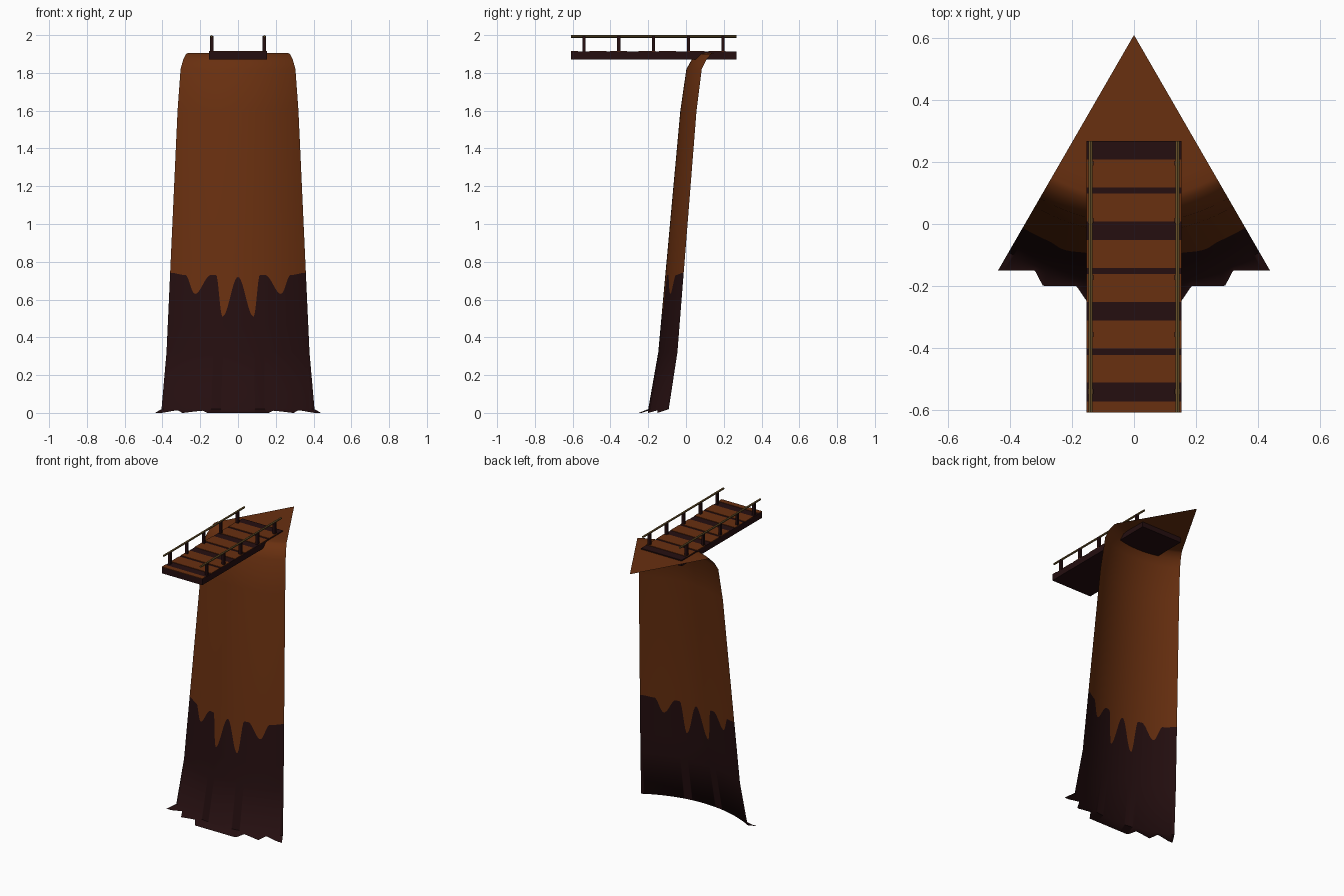
import bpy, bmesh, math

cube = bpy.data.objects.get("Cube")
if cube:
    bpy.data.objects.remove(cube, do_unlink=True)


def material(name, rgb):
    m = bpy.data.materials.new(name)
    m.use_nodes = True
    m.diffuse_color = (*rgb, 1)
    bsdf = m.node_tree.nodes["Principled BSDF"]
    bsdf.inputs["Base Color"].default_value = (*rgb, 1)
    bsdf.inputs["Roughness"].default_value = 0.9
    return m


BROWN = material("clay brown", (0.14, 0.029, 0.005))
DARK = material("dark wood", (0.018, 0.0045, 0.005))
ROPE = material("rope tan", (0.15, 0.09, 0.025))


def finish(name, bm, mats):
    me = bpy.data.meshes.new(name)
    bm.to_mesh(me)
    bm.free()
    for m in mats:
        me.materials.append(m)
    ob = bpy.data.objects.new(name, me)
    bpy.context.collection.objects.link(ob)
    return ob


def box(name, lo, hi, mat):
    bm = bmesh.new()
    bmesh.ops.create_cube(bm, size=1)
    for v in bm.verts:
        v.co = [a + (b - a) * (c + 0.5) for a, b, c in zip(lo, hi, v.co)]
    return finish(name, bm, [mat])


def interp(points, t, smooth=False):
    for (a, p), (b, q) in zip(points, points[1:]):
        if t <= b:
            f = max(0, (t - a) / (b - a))
            if smooth:
                f = (1 - math.cos(f * math.pi)) / 2
            return p + (q - p) * f
    return points[-1][1]


# Cliff: a sixth of a round mesa, an open wall with a flat cap meeting at the apex
APEX_Y = 0.61
WALL = [(0.02, 0.81), (0.32, 0.757), (1.6, 0.64), (1.82, 0.608)]    # height, radius
FOOT = [(0, -0.25), (10, -0.25), (12.9, -0.2), (19.9, -0.2), (22.8, -0.15), (30, -0.15)]
DRIPS = [(0, 0.72), (6.4, 0.51), (9.3, 0.73), (11.5, 0.73), (18.2, 0.63),
         (22.8, 0.73), (30, 0.742)]
RIM = [(0.58, 1.87), (0.55, 1.9), (0.53, 1.905), (0.48, 1.905)]     # radius, height
STEPS = 120
PAINT_ROW = 4


def column(angle):
    """Radius and height down one vertical line of the wall."""
    a = abs(angle)
    foot_r = (APEX_Y - interp(FOOT, a)) / math.cos(math.radians(a))
    rows = [(foot_r, max(0, (0.86 - foot_r) * 0.4))]
    for z in (0.02, 0.32, 0.46, interp(DRIPS, a, True), 0.8, 1.6, 1.82):
        rows.append((interp(WALL, z), z))
    return rows + RIM


bm = bmesh.new()
apex = bm.verts.new((0, APEX_Y, 1.905))
grid = []
for i in range(STEPS + 1):
    deg = -30 + 60 * i / STEPS
    t = math.radians(deg)
    grid.append([bm.verts.new((r * math.sin(t), APEX_Y - r * math.cos(t), z))
                 for r, z in column(deg)])
for left, right in zip(grid, grid[1:]):
    for j in range(len(left) - 1):
        f = bm.faces.new((left[j], right[j], right[j + 1], left[j + 1]))
        f.material_index = 1 if j < PAINT_ROW else 0
    bm.faces.new((left[-1], right[-1], apex))
cliff = finish("cliff", bm, [BROWN, DARK])
bpy.ops.object.select_all(action='DESELECT')
cliff.select_set(True)
bpy.context.view_layer.objects.active = cliff
bpy.ops.object.shade_smooth_by_angle(angle=math.radians(60))

# Deck with brown boards between alternating wide and narrow dark battens
Y0, Y1, HALF = -0.608, 0.268, 0.154
box("deck", (-HALF, Y0, 1.87), (HALF, Y1, 1.912), DARK)
top = 0.208
for k in range(7):
    gap = 0.02 if k % 2 == 0 else 0.06
    low = max(top - 0.09, Y0)
    box(f"deck_board_{k + 1}", (-HALF, low, 1.911), (HALF, top, 1.915), BROWN)
    top = low - gap

# Railings
for side, x in (("left", 0.14), ("right", -0.14)):
    for k in range(5):
        y = -0.54 + k * 0.184
        box(f"{side}_post_{k + 1}", (x - 0.009, y - 0.008, 1.91),
            (x + 0.009, y + 0.008, 2.0 - 0.006), DARK)
    bm = bmesh.new()
    bmesh.ops.create_cone(bm, cap_ends=True, segments=6, radius1=0.007, radius2=0.007,
                          depth=Y1 - Y0)
    for v in bm.verts:
        px, py, pz = v.co
        v.co = (x + px, (Y0 + Y1) / 2 + pz, 1.993 + py)
    finish(f"{side}_rail", bm, [ROPE])
